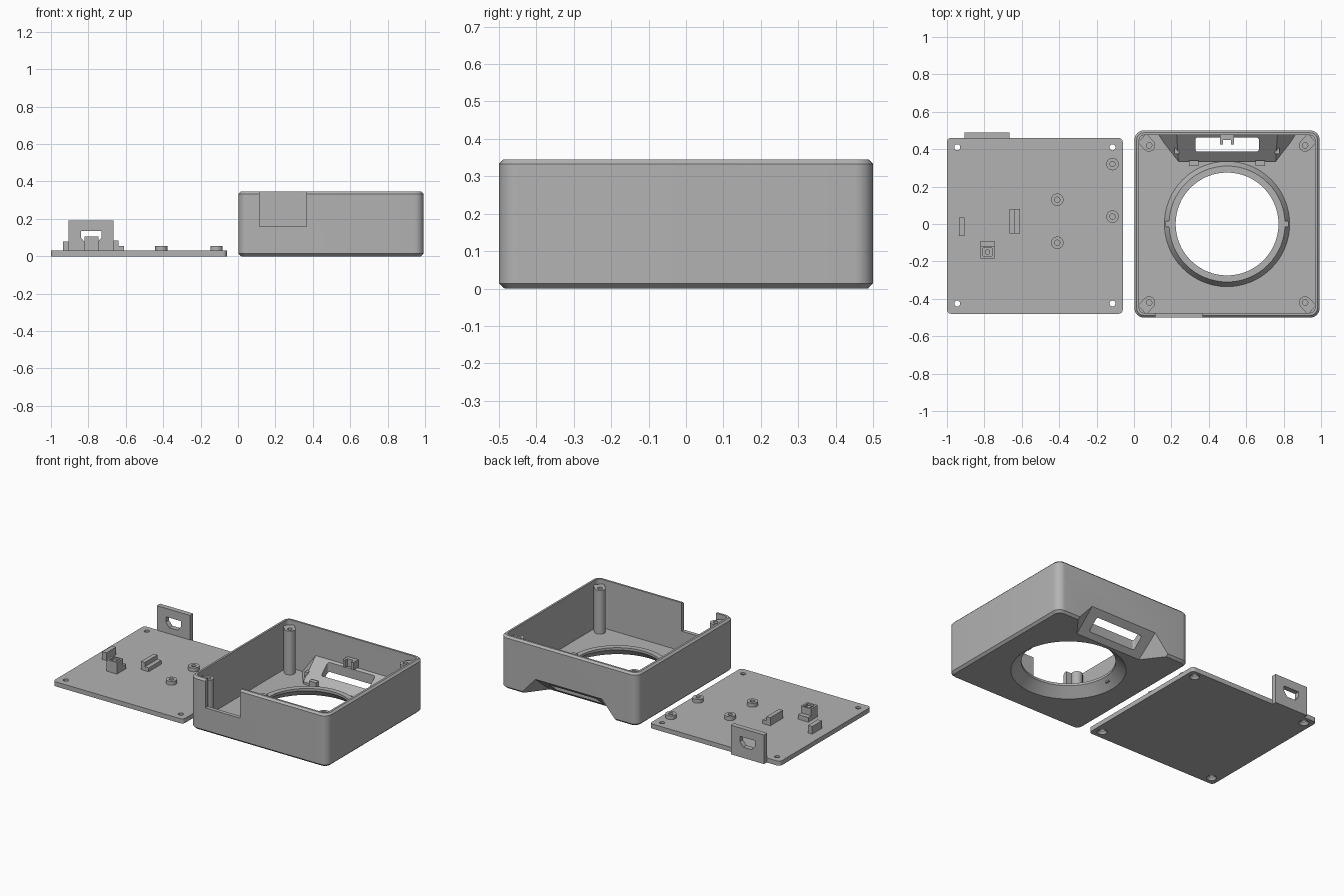
import bpy, bmesh, math
from mathutils import Vector

if "Cube" in bpy.data.objects:
    bpy.data.objects.remove(bpy.data.objects["Cube"])

grey = bpy.data.materials.new("plain grey")
grey.use_nodes = True
grey.diffuse_color = (0.45, 0.45, 0.45, 1)
grey.node_tree.nodes["Principled BSDF"].inputs["Base Color"].default_value = (0.45, 0.45, 0.45, 1)


def make(name, bm):
    bmesh.ops.recalc_face_normals(bm, faces=bm.faces)
    mesh = bpy.data.meshes.new(name)
    bm.to_mesh(mesh)
    bm.free()
    mesh.materials.append(grey)
    ob = bpy.data.objects.new(name, mesh)
    bpy.context.collection.objects.link(ob)
    return ob


def loft(name, rings):
    bm = bmesh.new()
    rows = [[bm.verts.new(p) for p in ring] for ring in rings]
    n = len(rows[0])
    for a, b in zip(rows, rows[1:]):
        for i in range(n):
            bm.faces.new((a[i], a[(i + 1) % n], b[(i + 1) % n], b[i]))
    bm.faces.new(rows[0])
    bm.faces.new(rows[-1])
    return make(name, bm)


def rounded(name, x0, x1, y0, y1, r, levels, seg=8):
    """Rounded rectangle lofted through (height, inset) levels."""
    rings = []
    for z, inset in levels:
        ring = []
        for q, (cx, cy) in enumerate([(x1 - r, y1 - r), (x0 + r, y1 - r), (x0 + r, y0 + r), (x1 - r, y0 + r)]):
            for i in range(seg + 1):
                a = (q + i / seg) * math.pi / 2
                ring.append((cx + (r - inset) * math.cos(a), cy + (r - inset) * math.sin(a), z))
        rings.append(ring)
    return loft(name, rings)


def turned(name, x, y, levels, n=32):
    """Round part lofted through (height, radius) levels."""
    return loft(name, [[(x + r * math.cos(2 * math.pi * i / n), y + r * math.sin(2 * math.pi * i / n), z)
                        for i in range(n)] for z, r in levels])


def hull(name, points):
    bm = bmesh.new()
    for p in points:
        bm.verts.new(p)
    bmesh.ops.convex_hull(bm, input=bm.verts)
    bmesh.ops.dissolve_limit(bm, angle_limit=0.01, verts=bm.verts, edges=bm.edges)
    return make(name, bm)


def box(name, x0, x1, y0, y1, z0, z1):
    return hull(name, [(x, y, z) for x in (x0, x1) for y in (y0, y1) for z in (z0, z1)])


def combine(ob, tool, operation):
    mod = ob.modifiers.new("shape", "BOOLEAN")
    mod.operation = operation
    mod.solver = "EXACT"
    mod.object = tool
    bpy.context.view_layer.objects.active = ob
    bpy.ops.object.modifier_apply(modifier=mod.name)
    bpy.data.objects.remove(tool)


def add(ob, tool):
    combine(ob, tool, "UNION")


def cut(ob, tool):
    combine(ob, tool, "DIFFERENCE")


MID = 0.4975          # centre line of the case
W = 0.495             # half width of the case

# Open case shell
case = rounded("case", MID - W, MID + W, -0.5, 0.5, 0.05,
               [(0, 0.015), (0.014, 0), (0.333, 0), (0.345, 0.012)])
cut(case, rounded("cavity", MID - W + 0.025, MID + W - 0.025, -0.475, 0.475, 0.028, [(0.03, 0), (0.5, 0)]))

# Sloped window housing behind the rear notch
housing = []
for s in (-1, 1):
    housing += [(MID + s * 0.26, 0.335, 0.01), (MID + s * 0.26, 0.335, 0.045), (MID + s * 0.26, 0.36, 0.045),
                (MID + s * 0.27, 0.488, 0.17), (MID + s * 0.38, 0.488, 0.02), (MID + s * 0.38, 0.488, 0.01)]
add(case, hull("housing", housing))

# Raised collar around the round opening
add(case, turned("collar", MID, 0, [(0.02, 0.338), (0.03, 0.335), (0.07, 0.31)], 64))

# Corner screw posts with webs into the corners
for sx in (-1, 1):
    for sy in (-1, 1):
        c = Vector((MID + sx * 0.417, sy * 0.42))
        pts = []
        for z in (0.015, 0.315):
            pts += [(c.x + 0.033 * math.cos(i * math.pi / 12), c.y + 0.033 * math.sin(i * math.pi / 12), z)
                    for i in range(24)]
            pts += [(c.x + sx * 0.06, c.y + sy * 0.015, z), (c.x + sx * 0.015, c.y + sy * 0.064, z)]
        add(case, hull("post", pts))
        cut(case, turned("post_hole", c.x, c.y, [(0.12, 0.015), (0.4, 0.015)], 20))

# Flared rear notch, window, round opening and front cut-out
notch = []
for s in (-1, 1):
    notch += [(MID + s * 0.235, 0.345, -0.01), (MID + s * 0.24, 0.52, 0.135),
              (MID + s * 0.28, 0.52, 0.075), (MID + s * 0.37, 0.52, -0.01)]
cut(case, hull("notch", notch))
cut(case, rounded("window", MID - 0.17, MID + 0.17, 0.388, 0.462, 0.012, [(-0.1, 0), (0.3, 0)]))
cut(case, turned("opening", MID, 0, [(-0.005, 0.338), (0, 0.335), (0.055, 0.275), (0.2, 0.275)], 64))
cut(case, box("front_cutout", 0.115, 0.365, -0.6, -0.46, 0.16, 0.5))

# Clips around the opening and the window
for s, side in ((-1, "right"), (1, "left")):
    x = MID + s * 0.31
    box(side + "_collar_clip", x - 0.018, x + 0.018, -0.015, 0.015, 0.03, 0.075)
    x = MID + s * 0.178
    box(side + "_window_bracket", x - 0.025, x + 0.025, 0.31, 0.34, 0.025, 0.075)
    x = MID + s * 0.268
    box(side + "_window_pin", x - 0.012, x + 0.012, 0.375, 0.405, 0.03, 0.09)
    x = MID + s * 0.03
    box(side + "_latch_arm", x - 0.008, x + 0.008, 0.425, 0.48, 0.165, 0.215)
box("latch_bar", MID - 0.038, MID + 0.038, 0.45, 0.48, 0.165, 0.215)

# Flat lid with countersunk screw holes
lid = rounded("lid", -1, -0.06, -0.48, 0.46, 0.022, [(0, 0), (0.03, 0)])
for x in (-0.945, -0.115):
    for y in (-0.425, 0.41):
        cut(lid, turned("screw_hole", x, y, [(-0.002, 0.032), (0.016, 0.016), (0.05, 0.016)], 24))

# Upright tab with a tapered port
tab = box("lid_tab", -0.905, -0.665, 0.455, 0.488, 0, 0.19)
cut(tab, hull("port", [(x, y, z) for y in (0.4, 0.6) for x, z in
                       ((-0.84, 0.135), (-0.73, 0.135), (-0.84, 0.1), (-0.73, 0.1), (-0.815, 0.07), (-0.755, 0.07))]))

# Circuit board standoffs
standoffs = []
for x, y in ((-0.115, 0.32), (-0.115, 0.04), (-0.41, 0.13), (-0.41, -0.1)):
    ob = turned("standoff", x, y, [(0.02, 0.033), (0.055, 0.033)], 32)
    cut(ob, turned("standoff_hole", x, y, [(0.032, 0.014), (0.1, 0.014)], 20))

# Board supports and button holder
box("outer_rib", -0.935, -0.905, -0.065, 0.035, 0.02, 0.08)
box("inner_rib", -0.665, -0.638, -0.05, 0.08, 0.02, 0.083)
box("inner_rib_step", -0.64, -0.61, -0.05, 0.08, 0.02, 0.055)
holder = box("button_holder", -0.82, -0.745, -0.185, -0.12, 0.02, 0.105)
cut(holder, box("holder_pocket", -0.807, -0.758, -0.172, -0.128, 0.09, 0.2))
turned("button", -0.783, -0.15, [(0.08, 0.014), (0.1, 0.014)], 20)
box("holder_step", -0.82, -0.745, -0.121, -0.09, 0.02, 0.06)

# Smooth the round surfaces while keeping edges crisp
for ob in bpy.context.scene.objects:
    ob.select_set(ob.type == "MESH")
bpy.context.view_layer.objects.active = case
bpy.ops.object.shade_smooth_by_angle(angle=math.radians(30))
